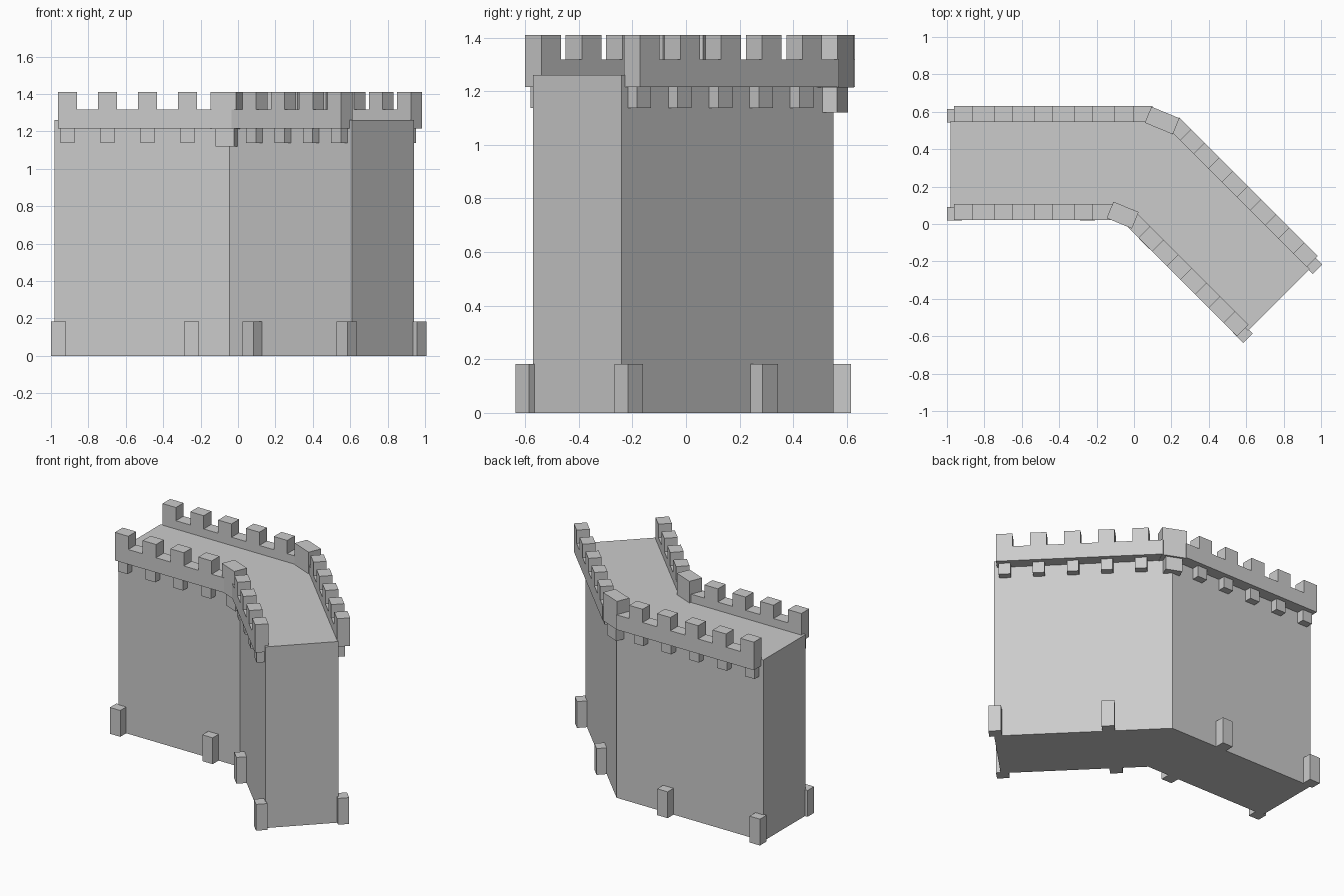
import bpy, bmesh, math
from mathutils import Matrix, Vector

if "Cube" in bpy.data.objects:
    bpy.data.objects.remove(bpy.data.objects["Cube"])

FRONT = Vector((-0.045, 0.085, 0))   # bend of the front wall face
BACK = Vector((0.149, 0.55, 0))      # bend of the back wall face
S = math.sqrt(0.5)
STEP, TOOTH = 0.214, 0.103           # battlement spacing and width


def prism(name, pts, vec, frame=Matrix()):
    """Extrude a flat outline along vec, then place it with frame."""
    bm = bmesh.new()
    face = bm.faces.new([bm.verts.new(p) for p in pts])
    ext = bmesh.ops.extrude_face_region(bm, geom=[face])
    bmesh.ops.translate(bm, vec=vec, verts=[v for v in ext["geom"] if isinstance(v, bmesh.types.BMVert)])
    bm.transform(frame)
    bmesh.ops.recalc_face_normals(bm, faces=bm.faces)
    me = bpy.data.meshes.new(name)
    bm.to_mesh(me)
    bm.free()
    ob = bpy.data.objects.new(name, me)
    bpy.context.collection.objects.link(ob)
    return ob


def box(name, u, n, z, frame):
    """Box in a wall frame: u along the wall, n outward, z up."""
    pts = [(u[0], n[0], z[0]), (u[1], n[0], z[0]), (u[1], n[1], z[0]), (u[0], n[1], z[0])]
    return prism(name, pts, (0, 0, z[1] - z[0]), frame)


def wall_frame(origin, u, n):
    m = Matrix((u, n, (0, 0, 1))).transposed().to_4x4()
    m.translation = origin
    return m


# bent wall body
outline = [(-0.98, 0.085, 0), FRONT, (0.61, -0.57, 0), (0.94, -0.24, 0), BACK, (-0.98, 0.55, 0)]
prism("wall_body", outline, (0, 0, 1.26))


def dress_arm(tag, frame, end, count, n_in, n_out, near, shift):
    """Battlement, corbels and foot blocks on one face of one arm."""
    # crenellated parapet profile
    far = end - shift
    pts = [(near, n_in, 1.215), (far, n_in, 1.215)]
    for i in range(count):
        a = far - i * STEP
        pts += [(a, n_in, 1.41), (a - TOOTH, n_in, 1.41), (a - TOOTH, n_in, 1.318)]
        pts.append((a - STEP if i < count - 1 else near, n_in, 1.318))
    prism(tag + "_battlement", pts, (0, n_out - n_in, 0), frame)
    # corbels under each merlon
    for i in range(count):
        c = far - i * STEP - TOOTH / 2
        box(f"{tag}_corbel_{i}", (c - 0.037, c + 0.037), (-0.02, 0.05), (1.138, 1.22), frame)
    # foot blocks
    for i in range(2):
        a = end + 0.037 - i * 0.711
        box(f"{tag}_foot_block_{i}", (a - 0.08, a), (-0.007, 0.065), (0, 0.183), frame)


arms = [("left", (-1, 0, 0), (0, 1, 0), 0), ("right", (S, -S, 0), (S, S, 0), 0.012)]
for side, u, out, shift in arms:
    inward = tuple(-c for c in out)
    dress_arm("front_" + side, wall_frame(FRONT, u, inward), 0.918, 4, -0.023, 0.063, 0.035, shift)
    dress_arm("back_" + side, wall_frame(BACK, u, out), 1.112, 5, -0.004, 0.08, 0.05, shift)

# corner turrets on the bend, facing along the bisector
ang = math.radians(67.5)
bis = Vector((math.cos(ang), math.sin(ang), 0))
along = Vector((math.sin(ang), -math.cos(ang), 0))
for tag, org, n, half, depth, reach in (
        ("front", FRONT, -bis, 0.073, (-0.007, 0.088), 0.068),
        ("back", BACK, bis, 0.081, (-0.043, 0.05), 0.037)):
    f = wall_frame(org, along, n)
    box(tag + "_corner_merlon", (-half, half), depth, (1.213, 1.41), f)
    box(tag + "_corner_corbel", (-0.054, 0.054), (-0.04, reach), (1.12, 1.22), f)
